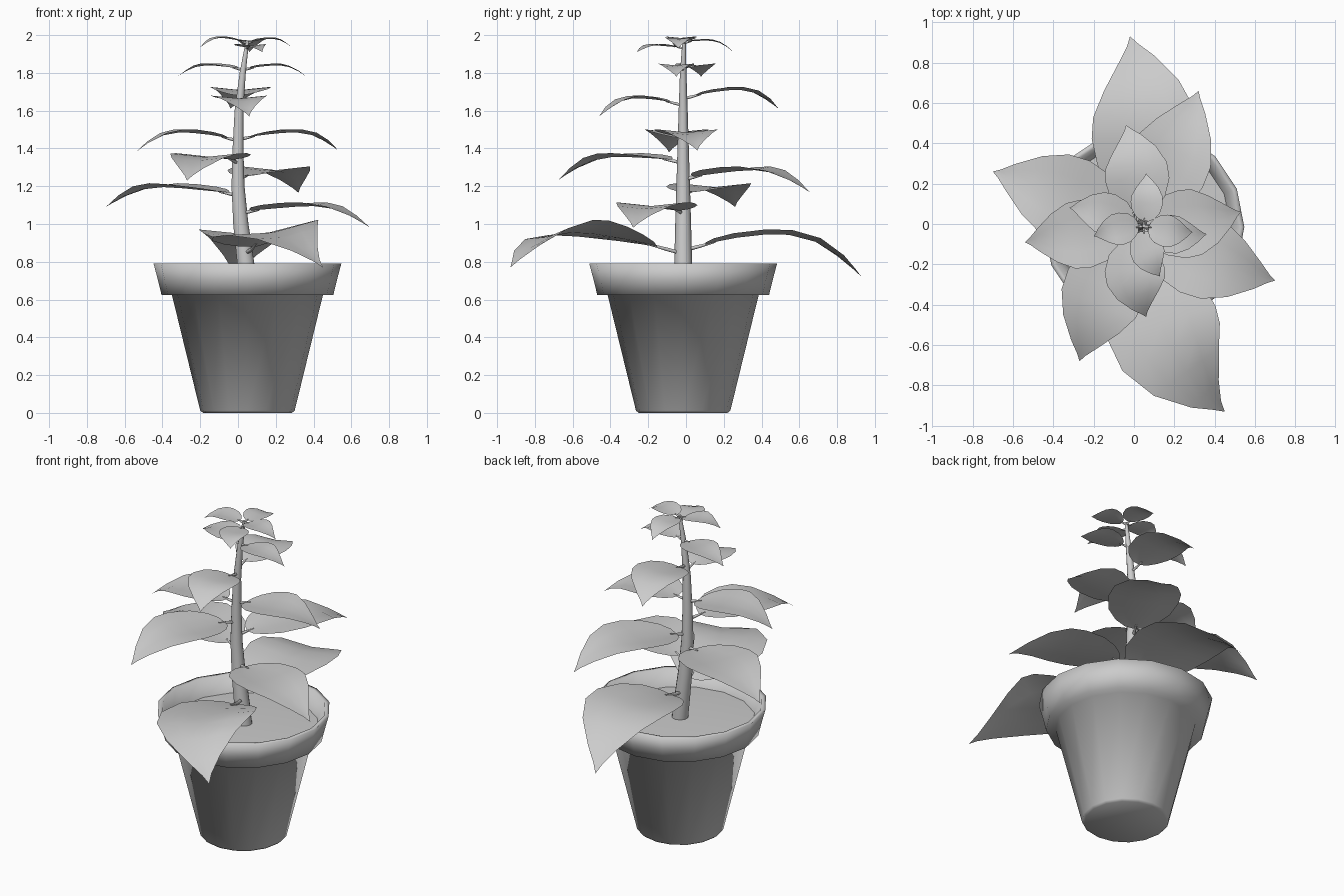
import bpy, bmesh, math
from mathutils import Vector

if "Cube" in bpy.data.objects:
    bpy.data.objects.remove(bpy.data.objects["Cube"])

def make_object(name, verts, faces, angle=40):
    mesh = bpy.data.meshes.new(name)
    mesh.from_pydata(verts, [], faces)
    bm = bmesh.new()
    bm.from_mesh(mesh)
    bmesh.ops.remove_doubles(bm, verts=bm.verts, dist=1e-5)
    bmesh.ops.recalc_face_normals(bm, faces=bm.faces)
    bm.to_mesh(mesh)
    bm.free()
    ob = bpy.data.objects.new(name, mesh)
    bpy.context.collection.objects.link(ob)
    bpy.ops.object.select_all(action='DESELECT')
    ob.select_set(True)
    bpy.context.view_layer.objects.active = ob
    bpy.ops.object.shade_smooth_by_angle(angle=math.radians(angle))
    return ob

def grid_faces(rows, cols, wrap):
    n = cols if wrap else cols - 1
    return [(r * cols + c, r * cols + (c + 1) % cols,
             (r + 1) * cols + (c + 1) % cols, (r + 1) * cols + c)
            for r in range(rows - 1) for c in range(n)]

def lathe(name, profile, centre, sides=16):
    verts = [(centre[0] + r * math.cos(2 * math.pi * i / sides),
              centre[1] + r * math.sin(2 * math.pi * i / sides), z)
             for r, z in profile for i in range(sides)]
    faces = grid_faces(len(profile), sides, True)
    if profile[0][0] > 0.001:
        faces.append(tuple(range(sides)))
    return make_object(name, verts, faces, 110)

def tube(name, path, sides=8):
    pts = [Vector(p[:3]) for p in path]
    verts = []
    for i, p in enumerate(pts):
        t = (pts[min(i + 1, len(pts) - 1)] - pts[max(i - 1, 0)]).normalized()
        u = t.cross(Vector((0.31, 0.94, 0.1))).normalized()
        v = t.cross(u)
        for k in range(sides):
            a = 2 * math.pi * k / sides
            verts.append(p + (u * math.cos(a) + v * math.sin(a)) * path[i][3])
    faces = grid_faces(len(pts), sides, True)
    faces.append(tuple(range(len(verts) - sides, len(verts))))
    return make_object(name, verts, faces, 70)

# pot with thick rim, and soil
POT = (0.05, -0.015)
lathe("pot", [(0.235, 0), (0.25, 0.012), (0.4, 0.625), (0.455, 0.625), (0.473, 0.7),
              (0.497, 0.79), (0.47, 0.79), (0.425, 0.68)], POT)
lathe("soil", [(0.43, 0.69), (0.25, 0.7), (0.0, 0.7)], POT)

# stem: x, y, z, radius
STEM = [(0.055, -0.015, 0.67, 0.048), (0.04, -0.015, 0.8, 0.047), (0.015, -0.015, 1.0, 0.042),
        (0.0, -0.015, 1.2, 0.036), (0.0, -0.015, 1.4, 0.03), (0.005, -0.015, 1.6, 0.024),
        (0.025, -0.015, 1.8, 0.017), (0.05, -0.01, 1.97, 0.009)]
tube("stem", STEM, 10)

def stem_at(z):
    for a, b in zip(STEM, STEM[1:]):
        if z <= b[2]:
            f = (z - a[2]) / (b[2] - a[2])
            return Vector(a[:3]).lerp(Vector(b[:3]), f)
    return Vector(STEM[-1][:3])

# half width along the blade
OUTLINE = [(0, 0.0), (0.015, 0.3), (0.08, 0.6), (0.2, 0.87), (0.38, 1.0), (0.53, 0.96),
           (0.7, 0.71), (0.86, 0.34), (0.95, 0.1), (1, 0.0)]

def leaf(number, tip, start, base_z, mid_z, half, bend, roll):
    tip = Vector(tip)
    root = stem_at(base_z - start * 0.25)
    d = tip - root
    d.z = 0
    d.normalize()
    right = Vector((d.y, -d.x, 0))
    base = root + d * start
    base.z = base_z
    mid = (base + tip) / 2 + right * bend
    mid.z = mid_z
    ctrl = mid * 2 - (base + tip) / 2
    length = (tip - base).length

    def rib(t):
        p = base * (1 - t) ** 2 + ctrl * 2 * t * (1 - t) + tip * t * t
        p.z -= 0.022 * length * math.sin(2 * math.pi * t)
        return p

    verts = []
    for t, w in OUTLINE:
        tan = rib(min(t + 0.02, 1)) - rib(max(t - 0.02, 0))
        side = Vector((tan.y, -tan.x, 0)).normalized()
        for s in (-1, -0.5, 0, 0.5, 1):
            lift = half * w * (0.1 * abs(s) + roll * s)
            verts.append(rib(t) + side * s * w * half + Vector((0, 0, lift)))
    make_object(f"leaf_{number}", verts, grid_faces(len(OUTLINE), 5, False), 60)
    r = 0.005 + 0.02 * half
    tube(f"leaf_stalk_{number}", [(*root, r), (*base.lerp(root, 0.4), r),
                                  (*rib(0.06), r * 0.5)], 6)

# leaves: tip, stalk length, base z, middle z, half width, sideways bend, roll
LEAVES = [
    ((-0.02, 0.93, 0.72), 0.12, 0.89, 0.945, 0.265, 0.05, 0.0),
    ((0.45, -0.93, 0.77), 0.15, 0.88, 0.955, 0.28, 0.11, -0.15),
    ((-0.70, 0.26, 1.09), 0.07, 1.165, 1.195, 0.215, 0.01, 0.0),
    ((0.70, -0.28, 0.98), 0.07, 1.07, 1.095, 0.205, 0.02, 0.0),
    ((0.32, 0.66, 1.165), 0.07, 1.25, 1.285, 0.205, 0.02, 0.0),
    ((-0.27, -0.68, 1.23), 0.08, 1.34, 1.355, 0.205, 0.02, 0.0),
    ((0.53, 0.06, 1.39), 0.06, 1.46, 1.485, 0.17, 0.02, 0.0),
    ((-0.54, -0.09, 1.38), 0.06, 1.455, 1.485, 0.17, 0.0, 0.0),
    ((-0.04, 0.49, 1.61), 0.07, 1.68, 1.71, 0.16, 0.03, 0.0),
    ((0.06, -0.46, 1.57), 0.07, 1.645, 1.665, 0.15, 0.03, 0.0),
    ((0.36, -0.05, 1.78), 0.04, 1.825, 1.84, 0.095, 0.02, 0.0),
    ((-0.32, 0.08, 1.78), 0.04, 1.825, 1.84, 0.105, 0.02, 0.0),
    ((0.06, 0.25, 1.91), 0.025, 1.965, 1.97, 0.08, 0.01, 0.0),
    ((0.13, -0.26, 1.91), 0.025, 1.935, 1.945, 0.085, 0.02, 0.0),
    ((0.29, -0.04, 1.93), 0.025, 1.965, 1.98, 0.08, 0.01, 0.0),
    ((-0.20, -0.06, 1.935), 0.025, 1.965, 1.985, 0.08, 0.01, 0.0),
]
for n, args in enumerate(LEAVES, 1):
    leaf(n, *args)
